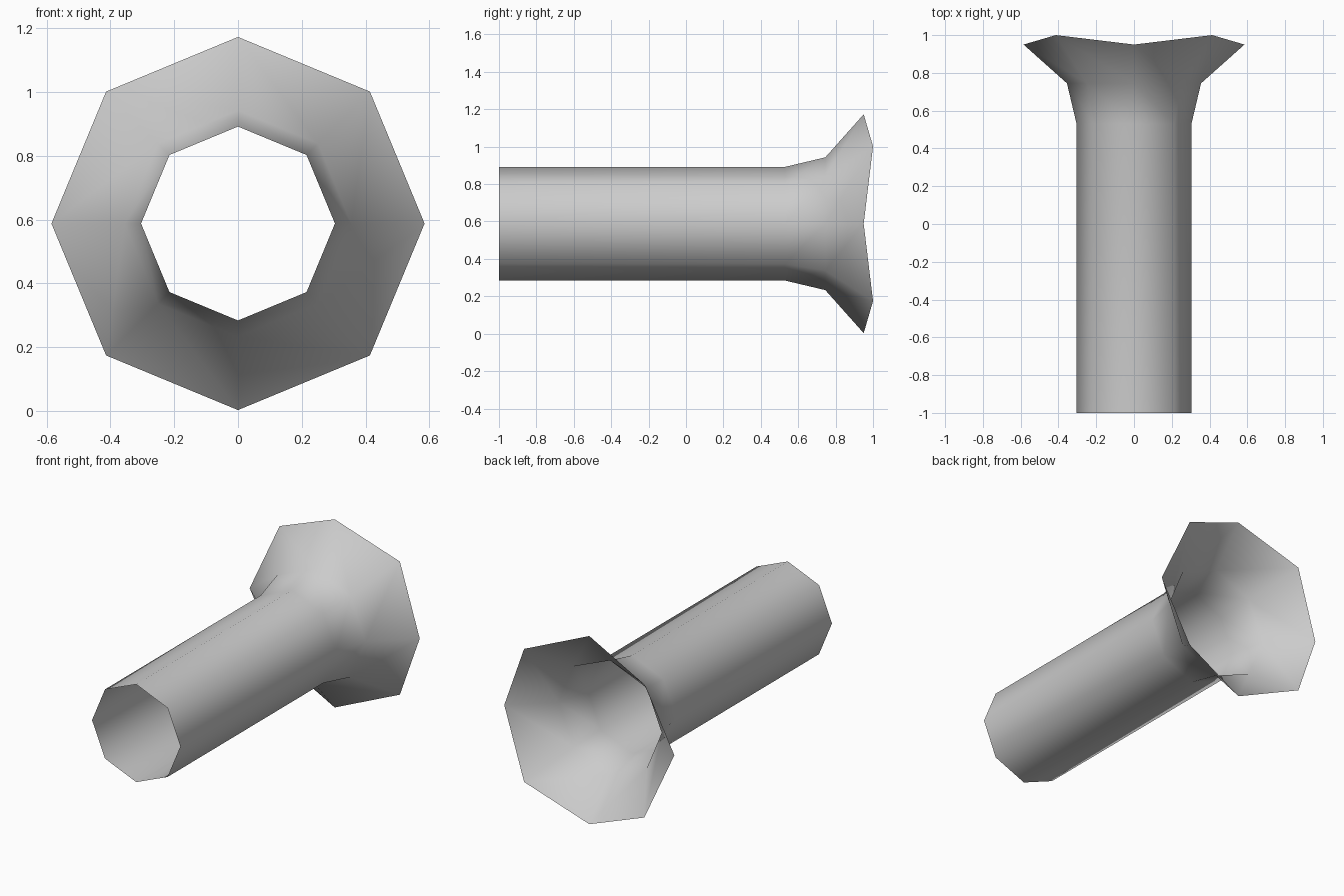
import bpy
import bmesh
from math import cos, sin, tau

SIDES = 8
AXIS_HEIGHT = 0.588
# Profile along the tube: y on the main axes, y on the diagonals, radius
PROFILE = [(-1.0, -1.0, 0.304),
           (0.53, 0.53, 0.304),
           (0.745, 0.745, 0.355),
           (0.95, 1.0, 0.585)]

default_cube = bpy.data.objects.get("Cube")
if default_cube:
    bpy.data.objects.remove(default_cube, do_unlink=True)

# Plain grey material
grey = bpy.data.materials.new("light grey")
grey.use_nodes = True
colour = (0.6, 0.6, 0.6, 1.0)
grey.diffuse_color = colour
grey.node_tree.nodes["Principled BSDF"].inputs["Base Color"].default_value = colour


def add_ring(bm, y_axis, y_diagonal, radius):
    ring = []
    for i in range(SIDES):
        a = tau * i / SIDES
        y = y_diagonal if i % 2 else y_axis
        ring.append(bm.verts.new((radius * cos(a), y, AXIS_HEIGHT + radius * sin(a))))
    return ring


# Open octagonal tube widening into a zigzag-rimmed flare
bm = bmesh.new()
rings = [add_ring(bm, *row) for row in PROFILE]
for near, far in zip(rings, rings[1:]):
    for i in range(SIDES):
        j = (i + 1) % SIDES
        bm.faces.new((near[i], far[i], far[j], near[j]))
for face in bm.faces:
    face.smooth = True
    centre = face.calc_center_median()
    centre.z -= AXIS_HEIGHT
    centre.y = 0
    if face.normal.dot(centre) < 0:
        face.normal_flip()
bm.normal_update()
# Orient every wall outward from the tube axis
flip = [f for f in bm.faces
        if f.normal.x * f.calc_center_median().x
        + f.normal.z * (f.calc_center_median().z - AXIS_HEIGHT) < 0]
bmesh.ops.reverse_faces(bm, faces=flip)

mesh = bpy.data.meshes.new("flared_tube")
bm.to_mesh(mesh)
bm.free()
mesh.materials.append(grey)
tube = bpy.data.objects.new("flared_tube", mesh)
bpy.context.collection.objects.link(tube)
